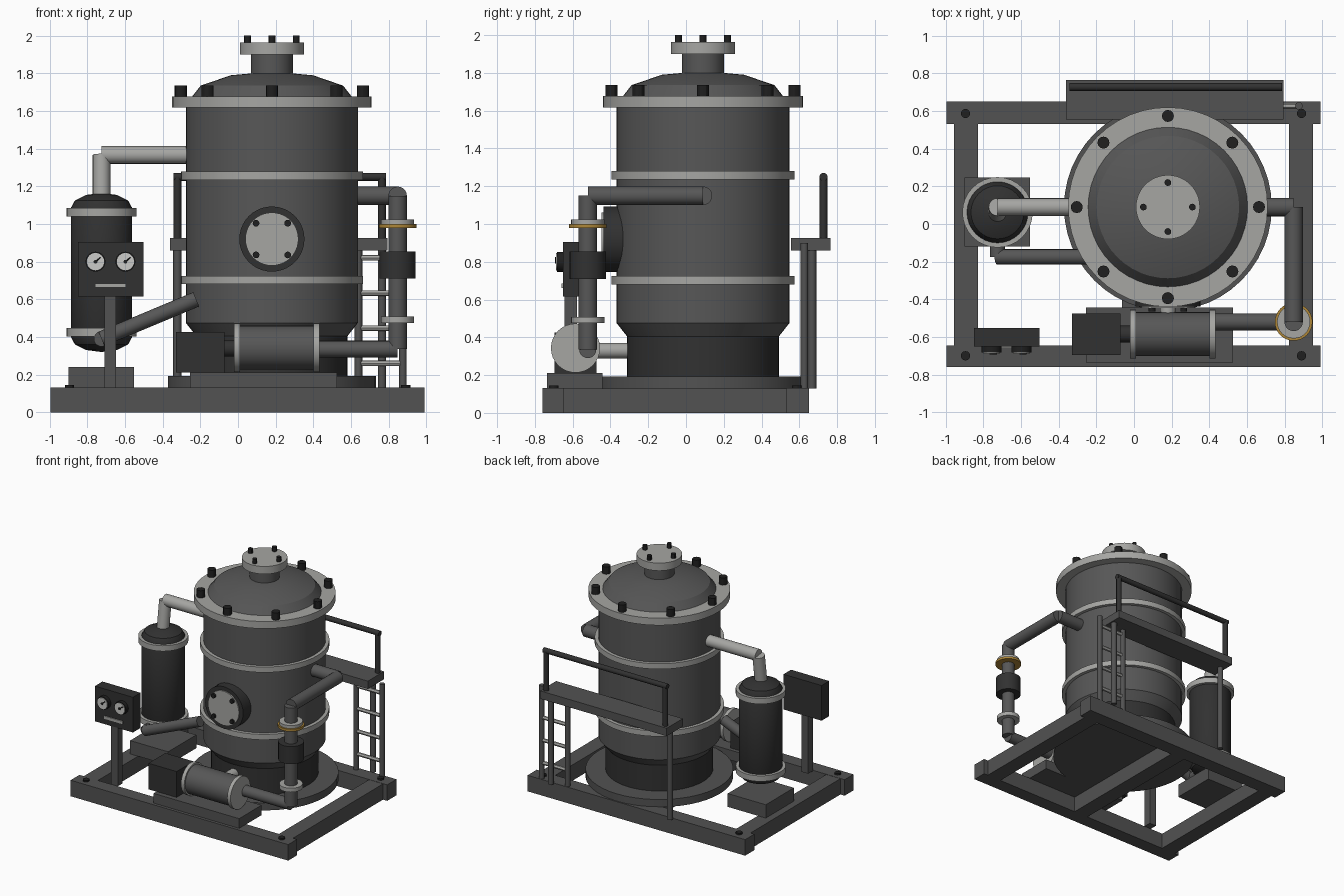
import bpy, bmesh, math
from mathutils import Vector

if "Cube" in bpy.data.objects:
    bpy.data.objects.remove(bpy.data.objects["Cube"])


def material(name, *rgb):
    m = bpy.data.materials.new(name)
    m.diffuse_color = (*rgb, 1)
    m.use_nodes = True
    m.node_tree.nodes["Principled BSDF"].inputs["Base Color"].default_value = m.diffuse_color
    return m


STEEL = material("tank grey", .095, .095, .095)
FRAME = material("frame grey", .085, .085, .085)
DARK = material("charcoal", .031, .031, .031)
BLACK = material("black", .014, .014, .014)
LIGHT = material("light grey", .38, .38, .365)
DIAL = material("dial white", .6, .6, .58)
BRASS = material("brass", .42, .24, .04)


def finish(name, bm, mat, smooth=True):
    bmesh.ops.recalc_face_normals(bm, faces=bm.faces)
    me = bpy.data.meshes.new(name)
    bm.to_mesh(me)
    bm.free()
    me.materials.append(mat)
    ob = bpy.data.objects.new(name, me)
    bpy.context.collection.objects.link(ob)
    if smooth:
        bpy.ops.object.select_all(action='DESELECT')
        ob.select_set(True)
        bpy.context.view_layer.objects.active = ob
        bpy.ops.object.shade_smooth_by_angle(angle=math.radians(30))
    return ob


def boxes(name, mat, *spans):
    """Boxes given as (x0, x1, y0, y1, z0, z1)."""
    bm = bmesh.new()
    for s in spans:
        vs = bmesh.ops.create_cube(bm, size=1)['verts']
        for v in vs:
            v.co = Vector(((s[i * 2] + s[i * 2 + 1]) / 2 + v.co[i] * (s[i * 2 + 1] - s[i * 2])
                           for i in range(3)))
    return finish(name, bm, mat, False)


def rods(name, mat, r, pairs, seg=16):
    """Straight cylinders between pairs of points."""
    bm = bmesh.new()
    for a, b in pairs:
        a, b = Vector(a), Vector(b)
        d = b - a
        vs = bmesh.ops.create_cone(bm, cap_ends=True, segments=seg, radius1=r, radius2=r,
                                   depth=d.length)['verts']
        q = Vector((0, 0, 1)).rotation_difference(d)
        for v in vs:
            v.co = q @ v.co + (a + b) / 2
    return finish(name, bm, mat)


def pipe(name, mat, r, *pts):
    return rods(name, mat, r, list(zip(pts, pts[1:])), 20)


def disc(name, mat, r, x, y, z0, z1, seg=48):
    return rods(name, mat, r, [((x, y, z0), (x, y, z1))], seg)


def lathe(name, mat, x, y, profile, seg=48):
    """Solid of revolution about a vertical axis from (radius, z) points."""
    bm = bmesh.new()
    rings = []
    for r, z in profile:
        if r < 1e-4:
            rings.append([bm.verts.new((x, y, z))] * seg)
        else:
            rings.append([bm.verts.new((x + r * math.cos(t), y + r * math.sin(t), z))
                          for t in (2 * math.pi * i / seg for i in range(seg))])
    for p, q in zip(rings, rings[1:]):
        for i in range(seg):
            j = (i + 1) % seg
            bm.faces.new(list(dict.fromkeys((p[i], p[j], q[j], q[i]))))
    for ring in (rings[0], rings[-1]):
        if ring[0] is not ring[1]:
            bm.faces.new(ring)
    return finish(name, bm, mat)


def dome(r, z, h):
    return [(r * math.cos(math.radians(a)), z + h * math.sin(math.radians(a)))
            for a in (0, 30, 60)] + [(0, z + h)]


def around(n, r, x, y, start=0):
    return [(x + r * math.cos(start + 2 * math.pi * i / n),
             y + r * math.sin(start + 2 * math.pi * i / n)) for i in range(n)]


# Skid frame
boxes("skid_frame", FRAME,
      (-.995, .99, -.76, -.645, 0, .132), (-.995, .99, .53, .65, 0, .132),
      (-.957, -.828, -.645, .53, 0, .13), (.823, .952, -.645, .53, 0, .13),
      (-.065, .065, -.645, .53, 0, .13))
rods("anchor_bolts", BLACK, .025,
     [((x, y, .12), (x, y, .145)) for x in (-.895, .89) for y in (-.70, .587)], 12)

# Main tank
X, Y = .18, .09
disc("tank_foot", FRAME, .552, X, Y, .13, .192)
disc("tank_skirt", DARK, .402, X, Y, .19, .41)
lathe("tank_shell", STEEL, X, Y, [(.402, .405), (.457, .475), (.457, 1.63)])
for n, z in (("upper", 1.235), ("lower", .68)):
    disc(n + "_tank_band", LIGHT, .484, X, Y, z, z + .045)
disc("tank_flange", LIGHT, .53, X, Y, 1.618, 1.677)
lathe("tank_dome", STEEL, X, Y, dome(.437, 1.66, .15))
rods("tank_flange_bolts", BLACK, .032,
     [((x, y, 1.67), (x, y, 1.737)) for x, y in around(8, .484, X, Y)], 12)
disc("top_nozzle", STEEL, .112, X, Y, 1.78, 1.91, 32)
disc("top_nozzle_flange", LIGHT, .17, X, Y, 1.9, 1.963)
rods("top_nozzle_bolts", BLACK, .018,
     [((x, y, 1.95), (x, y, 2.0)) for x, y in around(4, .13, X, Y)], 12)

# Manhole on the front
rods("manhole_rim", DARK, .173, [((X, -.33, .92), (X, -.437, .92))], 40)
rods("manhole_cover", LIGHT, .141, [((X, -.43, .92), (X, -.447, .92))], 40)
rods("manhole_bolts", BLACK, .018,
     [((x, -.44, z), (x, -.465, z)) for x, z in around(4, .119, X, .92, math.pi / 4)], 12)

# Side column
CX, CY = -.725, .062
boxes("column_plinth", FRAME, (-.90, -.553, -.12, .246, .13, .24))
lathe("column_shell", DARK, CX, CY,
      dome(.163, .40, -.08)[::-1] + dome(.163, 1.085, .08), 32)
disc("column_upper_flange", LIGHT, .187, CX, CY, 1.04, 1.086, 32)
disc("column_lower_flange", LIGHT, .187, CX, CY, .402, .448, 32)

# Pipes between column and tank
pipe("vapour_pipe", LIGHT, .047, (CX, .055, 1.12), (CX, .09, 1.367), (-.24, .09, 1.367))
pipe("drain_pipe", STEEL, .041, (CX, CY, .39), (CX, -.175, .39), (-.222, -.175, .60))

# Feed pipe with valve on the right
PX, PY = .848, -.52
pipe("feed_pipe", STEEL, .049, (.58, .09, 1.15), (PX, .09, 1.15), (PX, PY, 1.15),
     (PX, PY, .335))
pipe("pump_outlet_pipe", STEEL, .045, (PX, PY, .335), (.42, -.52, .335))
disc("feed_upper_flange", LIGHT, .088, PX, PY, .995, 1.025, 32)
disc("brass_gasket", BRASS, .1, PX, PY, .98, 1.0, 32)
disc("valve_body", DARK, .096, PX, PY, .71, .855, 32)
disc("feed_lower_flange", LIGHT, .088, PX, PY, .475, .508, 32)

# Pump set
boxes("pump_base", FRAME, (-.255, .525, -.735, -.443, .13, .212))
boxes("pump_motor", DARK, (-.33, -.073, -.695, -.475, .21, .425))
rods("pump_shaft", DARK, .045, [((-.09, -.585, .34), (0, -.585, .34))])
rods("pump_casing", STEEL, .117, [((-.01, -.585, .343), (.42, -.585, .343))], 32)
rods("pump_end_rings", LIGHT, .13,
     [((x, -.585, .343), (x + .03, -.585, .343)) for x in (-.02, .402)], 32)
rods("pump_neck", LIGHT, .041, [((X, -.52, .33), (X, -.29, .33))], 20)

# Control panel
boxes("panel_post", FRAME, (-.71, -.647, -.642, -.578, .13, .63))
boxes("panel_box", DARK, (-.85, -.503, -.65, -.552, .615, .905))
GAUGES = (-.757, -.598)
rods("gauge_bezels", BLACK, .053, [((x, -.64, .80), (x, -.682, .80)) for x in GAUGES], 24)
rods("gauge_faces", DIAL, .046, [((x, -.678, .80), (x, -.688, .80)) for x in GAUGES], 24)
rods("gauge_needles", BLACK, .005,
     [((x - .006, -.688, .794), (x + .027, -.688, .823)) for x in GAUGES], 6)
rods("gauge_hubs", BLACK, .01, [((x, -.68, .80), (x, -.694, .80)) for x in GAUGES], 10)
boxes("panel_label", LIGHT, (-.76, -.595, -.658, -.65, .662, .685))

# Rear platform with legs, handrail and ladder
boxes("platform", FRAME, (-.36, .795, .556, .766, .86, .925))
rods("platform_legs", FRAME, .022, [((x, .668, .13), (x, .668, .87)) for x in (-.322, .765)])
rods("handrail", DARK, .021,
     [((x, .728, .92), (x, .728, 1.25)) for x in (-.322, .765)]
     + [((-.343, .728, 1.25), (.786, .728, 1.25))])
rods("ladder_rails", FRAME, .02, [((x, .627, .13), (x, .627, .90)) for x in (.64, .876)])
rods("ladder_rungs", LIGHT, .015,
     [((.64, .627, z), (.876, .627, z)) for z in (.26, .447, .633, .82)], 12)
